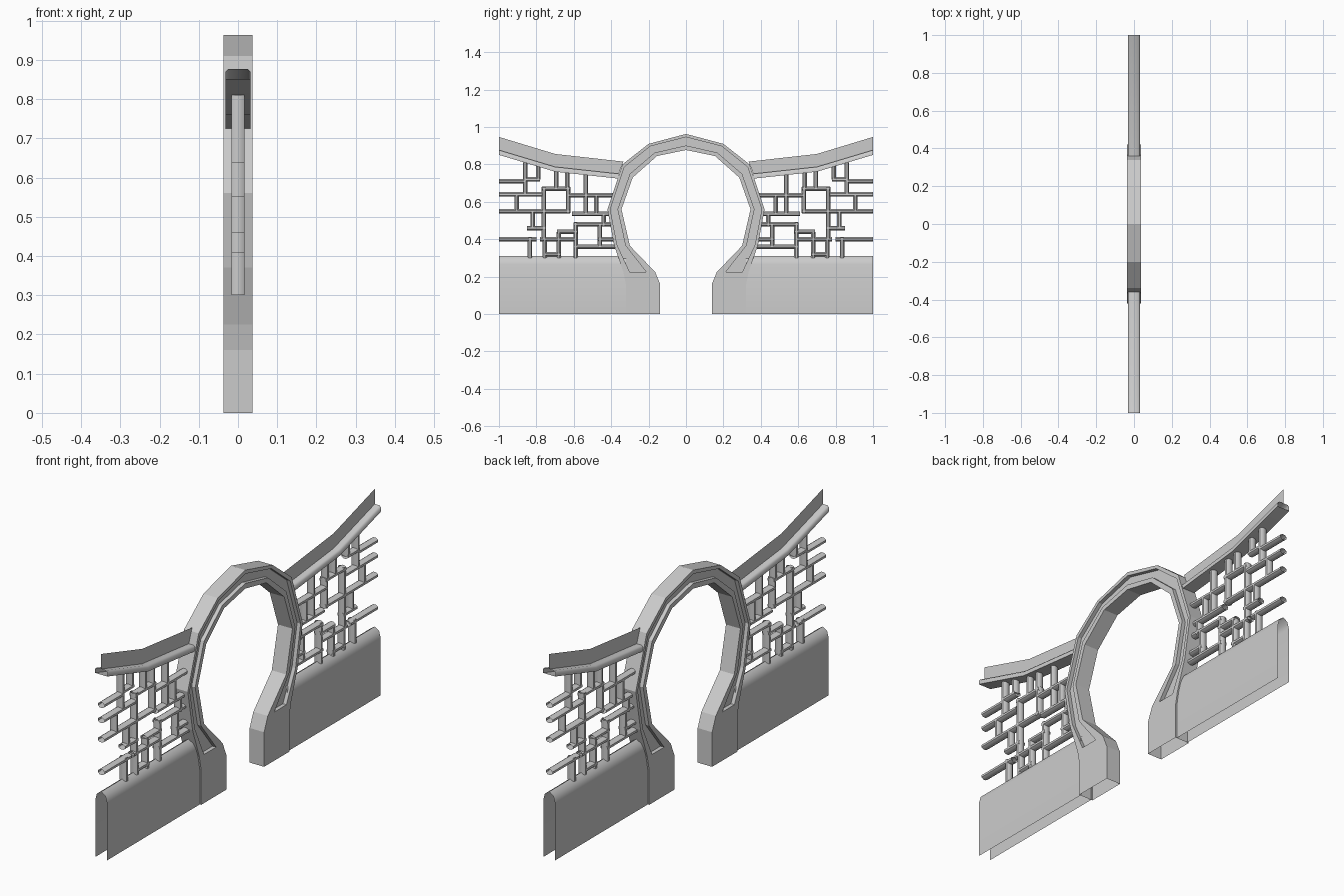
import bpy, bmesh, math
from mathutils import Matrix, Vector

old = bpy.data.objects.get("Cube")
if old:
    bpy.data.objects.remove(old, do_unlink=True)

stone = bpy.data.materials.new("grey stone")
stone.use_nodes = True
stone.diffuse_color = (0.6, 0.6, 0.6, 1)
stone.node_tree.nodes["Principled BSDF"].inputs["Base Color"].default_value = stone.diffuse_color


def finish(bm, name, smooth_angle=None):
    """Weld the mesh, turn it into an object and shade it."""
    bmesh.ops.remove_doubles(bm, verts=bm.verts[:], dist=0.0001)
    bmesh.ops.recalc_face_normals(bm, faces=bm.faces[:])
    mesh = bpy.data.meshes.new(name)
    bm.to_mesh(mesh)
    bm.free()
    mesh.materials.append(stone)
    obj = bpy.data.objects.new(name, mesh)
    bpy.context.collection.objects.link(obj)
    if smooth_angle:
        bpy.ops.object.select_all(action='DESELECT')
        obj.select_set(True)
        bpy.context.view_layer.objects.active = obj
        bpy.ops.object.shade_smooth_by_angle(angle=math.radians(smooth_angle))
    return obj


def strip(bm, first, second):
    """Skin two equally long rows of points with quads."""
    for a, b, c, d in zip(first, first[1:], second[1:], second):
        bm.faces.new([bm.verts.new(p) for p in (a, b, c, d)])


def sweep(name, profile, path, smooth_angle=None):
    """Carry an (x, z) profile along a (y, z) path, ends left open."""
    bm = bmesh.new()
    rows = [[Vector((px, y, z + pz)) for px, pz in profile] for y, z in path]
    for first, second in zip(rows, rows[1:]):
        strip(bm, first, second)
    return finish(bm, name, smooth_angle)


# Moon gate: paired outer and inner outline points, crown to foot
outer = [(0, .963), (.2, .91), (.34, .8), (.42, .56), (.385, .37), (.335, .225), (.322, .16), (.322, 0)]
inner = [(0, .877), (.155, .845), (.285, .73), (.345, .56), (.3, .365), (.165, .225), (.138, .16), (.138, 0)]
GROOVE_END = 5
HALF, DEPTH = .037, .018


def gate_station(i, face, side):
    """Points across one gate face, from the outer to the inner edge."""
    a, b = Vector(outer[i]), Vector(inner[i])

    def at(t, sunk=0):
        p = a.lerp(b, t)
        return Vector((face * (HALF - sunk), side * p.x, p.y))
    return [at(0), at(.2), at(.2, DEPTH), at(.72, DEPTH), at(.72), at(1)]


bm = bmesh.new()
for side in (-1, 1):
    for i in range(len(outer) - 1):
        for face in (-1, 1):
            a, b = gate_station(i, face, side), gate_station(i + 1, face, side)
            if i >= GROOVE_END:
                a, b = a[:2] + a[4:], b[:2] + b[4:]
            strip(bm, a, b)
        # Outer and inner edge faces across the thickness
        front = [gate_station(k, 1, side) for k in (i, i + 1)]
        back = [gate_station(k, -1, side) for k in (i, i + 1)]
        for edge in (0, -1):
            strip(bm, [r[edge] for r in front], [r[edge] for r in back])
    # Sill that closes the groove at its foot
    for face in (-1, 1):
        end = gate_station(GROOVE_END, face, side)
        strip(bm, [end[1], end[4]], [end[2], end[3]])
finish(bm, "moon_gate")

# Lattice bars on one side: vertical (y, low, high), horizontal (z, near, far)
vertical = [
    (.86, .64, .81), (.79, .72, .8), (.905, .55, .64), (.82, .46, .55),
    (.76, .4, .68), (.63, .54, .68), (.695, .67, .78), (.635, .67, .77),
    (.535, .53, .75), (.48, .53, .64), (.59, .3, .49), (.46, .36, .48),
    (.835, .3, .41), (.755, .3, .4), (.68, .3, .44), (.44, .47, .53),
]
horizontal = [
    (.71, .86, 1), (.72, .78, .86), (.64, .77, 1), (.55, .62, 1),
    (.67, .62, .77), (.635, .38, .63), (.535, .4, .61), (.48, .38, .6),
    (.46, .75, .85), (.4, .8, 1), (.4, .59, .78), (.44, .58, .69),
    (.36, .38, .6), (.4, .36, .47), (.32, .67, .76),
]


def add_bar(bm, start, end):
    """Eight-sided hollow bar between two points in the wall plane."""
    axis = end - start
    turn = Matrix.Rotation(math.pi / 2, 4, 'X') if abs(axis.y) > abs(axis.z) else Matrix()
    shape = Matrix.Diagonal((.0185, .013, axis.length, 1)) @ Matrix.Rotation(math.pi / 8, 4, 'Z')
    bmesh.ops.create_cone(bm, cap_ends=False, segments=8, radius1=1, radius2=1, depth=1,
                          matrix=Matrix.Translation((start + end) / 2) @ turn @ shape)


# Side bays: low wall, lattice, coping rail and ridge fin
wall_profile = [(-.03, 0), (-.03, .265), (-.022, .295), (0, .31), (.022, .295), (.03, .265), (.03, 0)]
rail_profile = [(-.032, -.026), (-.032, -.008), (-.024, 0), (.024, 0), (.032, -.008), (.032, -.026), (-.032, -.026)]
for side, label in ((-1, "front"), (1, "back")):
    sweep(label + "_low_wall", wall_profile, [(side * .32, 0), (side, 0)], 50)

    bm = bmesh.new()
    for y, low, high in vertical:
        add_bar(bm, Vector((0, side * y, low)), Vector((0, side * y, high)))
    for z, near, far in horizontal:
        add_bar(bm, Vector((0, side * near, z)), Vector((0, side * far, z)))
    finish(bm, label + "_lattice", 50)

    rail_path = [(side, .877), (side * .7, .787), (side * .36, .75)]
    sweep(label + "_coping_rail", rail_profile, rail_path, 50)

    bm = bmesh.new()
    crest = [(side, .947), (side * .7, .856), (side * .335, .815)]
    strip(bm, [Vector((0, y, z)) for y, z in crest], [Vector((0, y, z)) for y, z in rail_path])
    finish(bm, label + "_ridge_fin")
